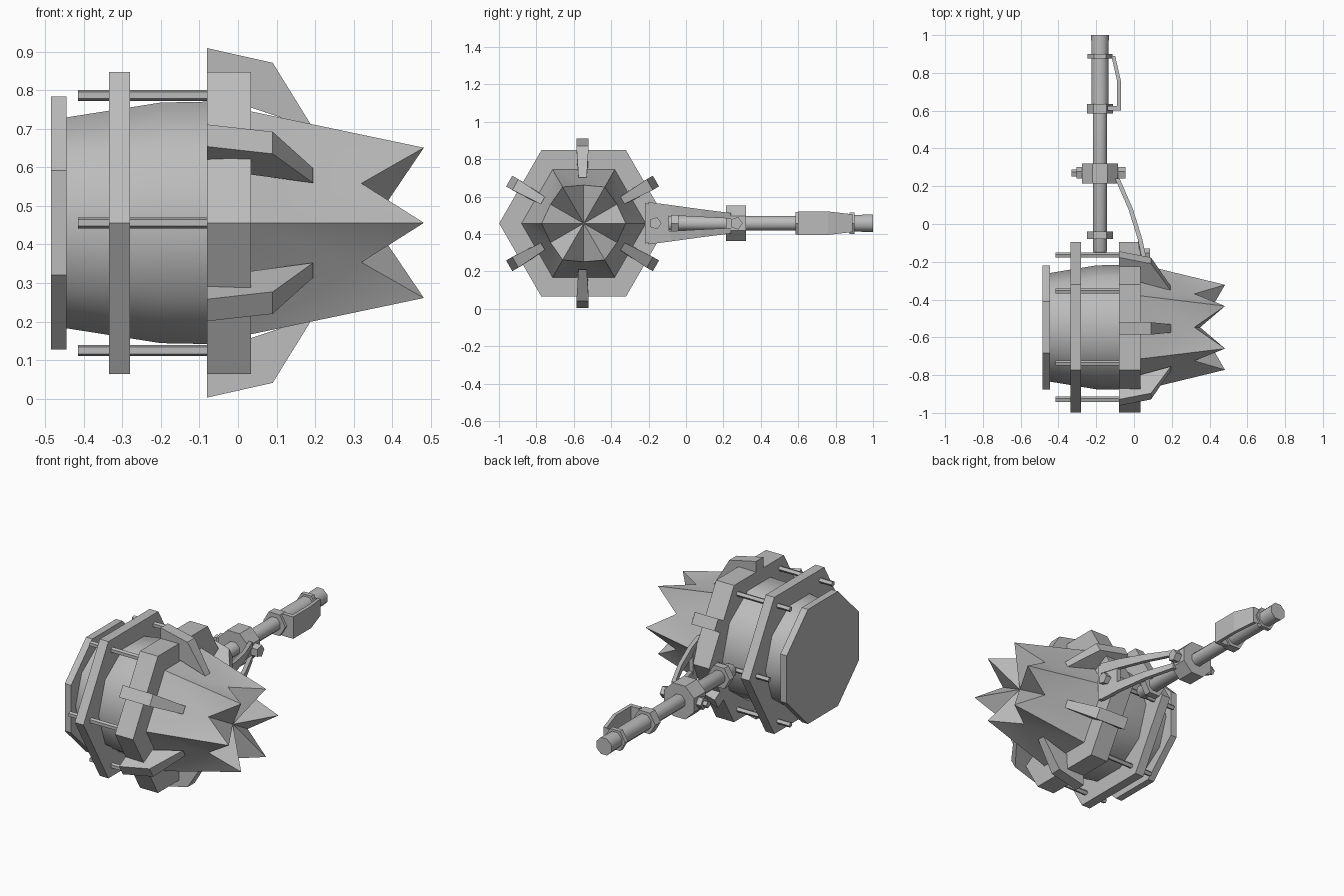
import bpy, bmesh, math
from mathutils import Vector, Matrix

if "Cube" in bpy.data.objects:
    bpy.data.objects.remove(bpy.data.objects["Cube"])

CY, CZ = -0.547, 0.456        # thruster axis (runs along x)
AX, AZ = -0.18, 0.457         # arm axis (runs along y)

grey = bpy.data.materials.new("grey metal")
grey.diffuse_color = (0.5, 0.5, 0.5, 1)
grey.use_nodes = True
grey.node_tree.nodes["Principled BSDF"].inputs["Base Color"].default_value = grey.diffuse_color


def finish(name, bm, smooth=None):
    bmesh.ops.recalc_face_normals(bm, faces=bm.faces)
    me = bpy.data.meshes.new(name)
    bm.to_mesh(me)
    bm.free()
    me.materials.append(grey)
    ob = bpy.data.objects.new(name, me)
    bpy.context.collection.objects.link(ob)
    if smooth:
        bpy.ops.object.select_all(action='DESELECT')
        ob.select_set(True)
        bpy.context.view_layer.objects.active = ob
        bpy.ops.object.shade_smooth_by_angle(angle=math.radians(smooth))
    return ob


def lathe(name, profile, sides, axis='x', at=(0, CY, CZ), phase=0.0, smooth=None):
    """Closed rings of (position along axis, radius) joined along x or y."""
    bm = bmesh.new()
    rings = []
    for p, r in profile:
        ring = []
        for i in range(sides):
            a = phase + 2 * math.pi * i / sides
            c, s = r * math.cos(a), r * math.sin(a)
            co = (p, c, s) if axis == 'x' else (c, p, s)
            ring.append(bm.verts.new(Vector(co) + Vector(at)))
        rings.append(ring)
    for lo, hi in zip(rings, rings[1:]):
        for i in range(sides):
            j = (i + 1) % sides
            bm.faces.new((lo[i], lo[j], hi[j], hi[i]))
    bm.faces.new(rings[0])
    bm.faces.new(rings[-1])
    return finish(name, bm, smooth)


def strip(name, path, thick):
    """Flat bar through (x, y, z low, z high) stations, thickened in x."""
    bm = bmesh.new()
    rings = []
    for x, y, z0, z1 in path:
        rings.append([bm.verts.new(c) for c in
                      ((x, y, z0), (x + thick, y, z0), (x + thick, y, z1), (x, y, z1))])
    for a, b in zip(rings, rings[1:]):
        for i in range(4):
            j = (i + 1) % 4
            bm.faces.new((a[i], a[j], b[j], b[i]))
    bm.faces.new(rings[0])
    bm.faces.new(rings[-1])
    return finish(name, bm)


# Thruster body, rear cap and hexagonal flanges
lathe("body", [(-0.46, 0.285), (-0.2, 0.328), (0.0, 0.332)], 10, smooth=50)
lathe("rear_cap", [(-0.485, 0.355), (-0.445, 0.355)], 8, phase=math.pi / 8)
lathe("rear_flange", [(-0.335, 0.452), (-0.28, 0.452)], 6)
lathe("front_flange", [(-0.08, 0.452), (0.034, 0.452)], 6)

# Nozzle: six pointed petals with a sunken star-shaped mouth
bm = bmesh.new()


def polar(x, r, a):
    return bm.verts.new((x, CY + r * math.cos(a), CZ + r * math.sin(a)))


step = math.pi / 3
base = [polar(0.02, 0.337, k * step) for k in range(6)]
tips = [polar(0.482, 0.225, k * step) for k in range(6)]
valleys = [polar(0.32, 0.205, (k + 0.5) * step) for k in range(6)]
centre = bm.verts.new((0.35, CY, CZ))
back = bm.verts.new((0.0, CY, CZ))
for k in range(6):
    n = (k + 1) % 6
    bm.faces.new((base[k], valleys[k], tips[k]))
    bm.faces.new((base[k], base[n], valleys[k]))
    bm.faces.new((base[n], tips[n], valleys[k]))
    bm.faces.new((tips[k], valleys[k], centre))
    bm.faces.new((valleys[k], tips[n], centre))
    bm.faces.new((base[n], base[k], back))
finish("nozzle", bm, 40)

# Six claws on the flange flats and six tie rods through its corners
claw = [(-0.08, 0.34, 0.033), (-0.08, 0.453, 0.033), (0.09, 0.415, 0.033),
        (0.195, 0.245, 0.022), (0.03, 0.30, 0.028)]
for k in range(6):
    a = (k + 0.5) * step
    bm = bmesh.new()
    sides = [[bm.verts.new((x, s * w, r)) for x, r, w in claw] for s in (-1, 1)]
    for side in sides:
        bm.faces.new(side)
    for i in range(5):
        j = (i + 1) % 5
        bm.faces.new((sides[0][i], sides[0][j], sides[1][j], sides[1][i]))
    bmesh.ops.transform(bm, verts=bm.verts, matrix=Matrix.Translation((0, CY - 0.006, CZ))
                        @ Matrix.Rotation(a - math.pi / 2, 4, 'X'))
    finish(f"claw_{k + 1}", bm)

    b = k * step
    lathe(f"tie_rod_{k + 1}", [(-0.415, 0.015), (-0.07, 0.015)], 5,
          at=(0, CY + 0.382 * math.cos(b), CZ + 0.382 * math.sin(b)))

# Arm shaft, collars and hub
arm = (AX, 0, AZ)
lathe("arm_shaft", [(-0.15, 0.036), (-0.14, 0.041), (0.6, 0.041)], 8, 'y', arm,
      math.pi / 8, 50)
lathe("arm_grip", [(0.6, 0.048), (0.9, 0.048), (1.0, 0.051)], 8, 'y', arm, math.pi / 8, 50)
lathe("lower_collar", [(-0.08, 0.068), (-0.04, 0.068)], 6, 'y', arm)
lathe("grip_collar_low", [(0.585, 0.07), (0.635, 0.07)], 6, 'y', arm)
lathe("grip_collar_high", [(0.875, 0.065), (0.9, 0.065)], 6, 'y', arm)
lathe("hub", [(0.215, 0.103), (0.32, 0.103)], 8, 'y', arm, math.pi / 8)
lathe("hub_bolt", [(-0.33, 0.02), (-0.305, 0.02), (-0.305, 0.035), (-0.045, 0.035)], 5,
      at=(0, 0.268, AZ))

# Guard beside the grip
strip("grip_guard", [(-0.15, 0.89, 0.415, 0.50), (-0.12, 0.89, 0.41, 0.505),
                     (-0.09, 0.76, 0.395, 0.52), (-0.09, 0.6, 0.395, 0.52)], 0.02)
strip("guard_foot", [(-0.14, 0.6, 0.395, 0.52), (-0.14, 0.625, 0.395, 0.52)], 0.07)

# Forked bracket joining the hub to the thruster
for label, s in (("upper", 1), ("lower", -1)):
    path = []
    for x, y, near, far in ((-0.1, 0.24, 0.025, 0.055), (-0.03, 0.08, 0.033, 0.075),
                            (0.02, -0.08, 0.042, 0.097), (0.045, -0.2, 0.05, 0.113)):
        path.append((x, y, AZ + s * near, AZ + s * far))
    strip(f"bracket_{label}_prong", path, 0.024)
strip("bracket_foot", [(0.02, -0.09, AZ - 0.06, AZ + 0.06),
                       (0.045, -0.22, AZ - 0.11, AZ + 0.11)], 0.024)
lathe("bracket_bolt", [(0.0, 0.034), (0.085, 0.034)], 5, at=(0, -0.165, AZ))
